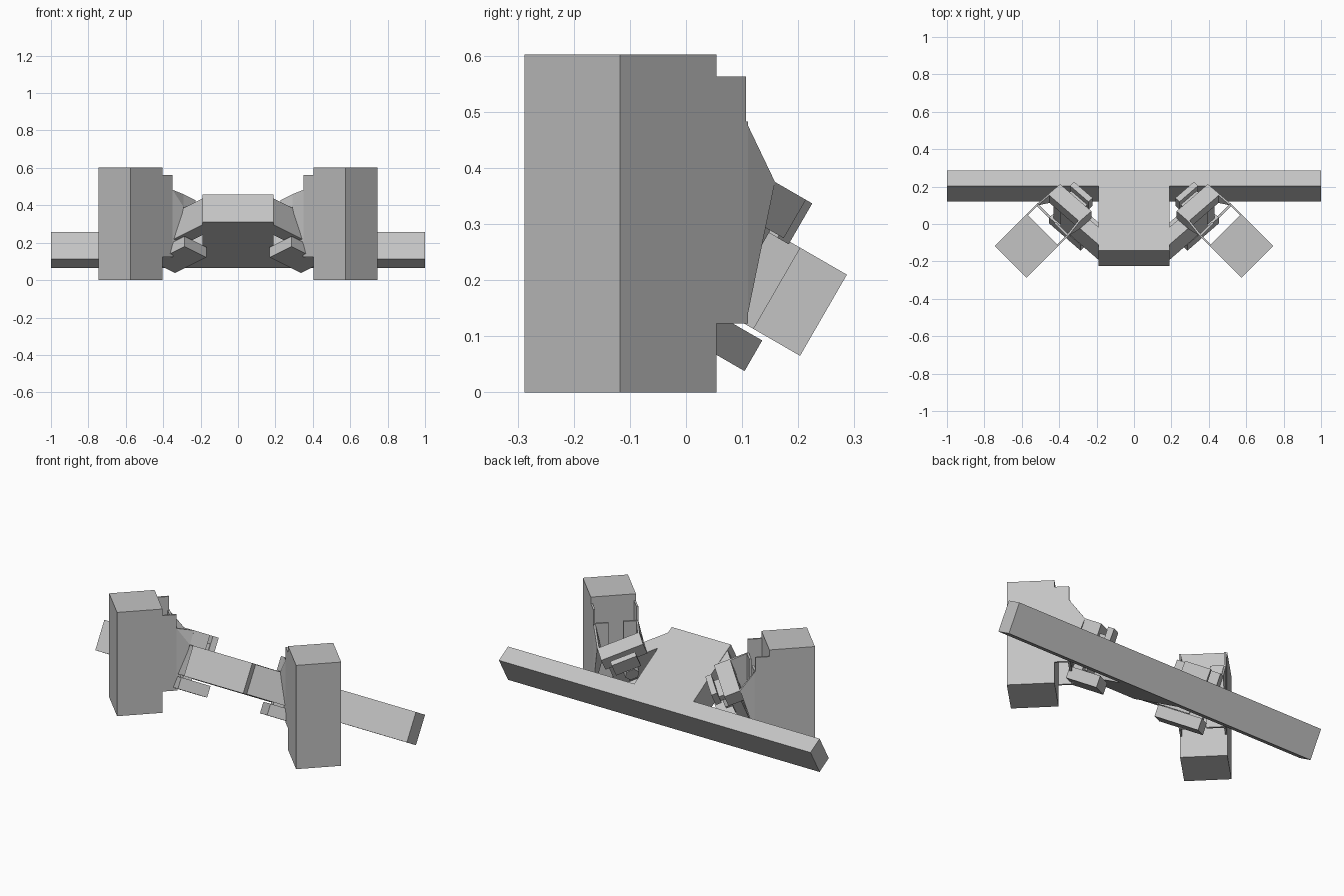
import bpy, bmesh, math
from itertools import product
from mathutils import Vector

cube = bpy.data.objects.get("Cube")
if cube:
    bpy.data.objects.remove(cube, do_unlink=True)

grey = bpy.data.materials.new("plain grey")
grey.use_nodes = True
colour = (0.55, 0.55, 0.55, 1)
grey.diffuse_color = colour
grey.node_tree.nodes["Principled BSDF"].inputs["Base Color"].default_value = colour

R = math.sqrt(0.5)
SLOPE = Vector((0, -0.866, 0.5))       # up the sloping beam, towards the front
NORMAL = Vector((0, 0.5, 0.866))       # out of the beam's top face
X = Vector((1, 0, 0))


def beam(x, s, n):
    return X * x + SLOPE * s + NORMAL * n


def clamp(a, b, n):
    """Beam plane turned by 45 degrees."""
    return beam((a + b) * R, (a - b) * R, n)


def pillar(d, e, z):
    """d leads out of the pillar's inner face, e runs along it."""
    return Vector((-0.488 + (d + e) * R, -0.031 + (d - e) * R, z))


def solid(name, points, sign=1):
    """Flat-sided convex solid round the given points."""
    bm = bmesh.new()
    for p in points:
        bm.verts.new((p.x * sign, p.y, p.z))
    bmesh.ops.convex_hull(bm, input=bm.verts[:])
    bmesh.ops.dissolve_limit(bm, angle_limit=0.01, verts=bm.verts[:], edges=bm.edges[:])
    bmesh.ops.recalc_face_normals(bm, faces=bm.faces[:])
    mesh = bpy.data.meshes.new(name)
    bm.to_mesh(mesh)
    bm.free()
    mesh.materials.append(grey)
    ob = bpy.data.objects.new(name, mesh)
    bpy.context.collection.objects.link(ob)


def box(name, frame, r1, r2, r3, sign=1):
    solid(name, [frame(*c) for c in product(r1, r2, r3)], sign)


# Sloping T-shaped beam
box("cross_bar", beam, (-1, 1), (-0.1435, -0.047), (0.158, 0.325))
box("centre_arm", beam, (-0.19, 0.19), (-0.047, 0.35), (0.158, 0.325))

for side, sign in (("right", 1), ("left", -1)):
    # Upright pillar
    box(side + "_pillar", pillar, (-0.243, 0), (-0.1205, 0.1205), (0, 0.602), sign)

    # Bracket behind the pillar: side plates, slotted back and gussets
    for end, e in (("back", -1), ("front", 1)):
        outer, inner = e * 0.12, e * 0.11
        part = side + "_" + end
        box(part + "_side_plate", pillar, (0, 0.075), (inner, outer), (0.123, 0.563), sign)
        box(part + "_strip", pillar, (0.068, 0.08), (e * 0.04, outer), (0.123, 0.483), sign)
        box(part + "_strip_foot", pillar, (0.068, 0.08), (e * 0.02, outer), (0.123, 0.3), sign)
        a = -0.17 + e * 0.119
        edge = []
        for shift in (0, 0.01):
            edge += [pillar(0.075, outer - e * shift, z) for z in (0.123, 0.483)]
            edge += [clamp(a - e * shift, -0.36, n) for n in (0.325, 0.404)]
        solid(part + "_gusset", edge, sign)

    # Clamp jaws above and below the diagonal rail
    box(side + "_lower_jaw", clamp, (-0.289, -0.052), (-0.353, -0.188), (0.085, 0.148), sign)
    box(side + "_upper_jaw", clamp, (-0.289, -0.052), (-0.36, -0.27), (0.325, 0.404), sign)
    box(side + "_jaw_strip", clamp, (-0.245, -0.105), (-0.24, -0.2075), (0.32, 0.404), sign)
    box(side + "_jaw_bridge", clamp, (-0.235, -0.115), (-0.27, -0.24), (0.325, 0.36), sign)
    box(side + "_jaw_web", clamp, (-0.27, -0.07), (-0.34, -0.29), (0.148, 0.325), sign)
    box(side + "_rail", clamp, (-0.2, 0.09), (-0.356, -0.28), (0.16, 0.323), sign)

    # Hexagonal nut on the rail
    solid(side + "_nut", [clamp(-0.17 + 0.04 * math.cos(k * math.pi / 3), b,
                                0.24 + 0.04 * math.sin(k * math.pi / 3))
                          for k in range(6) for b in (-0.29, -0.245)], sign)
